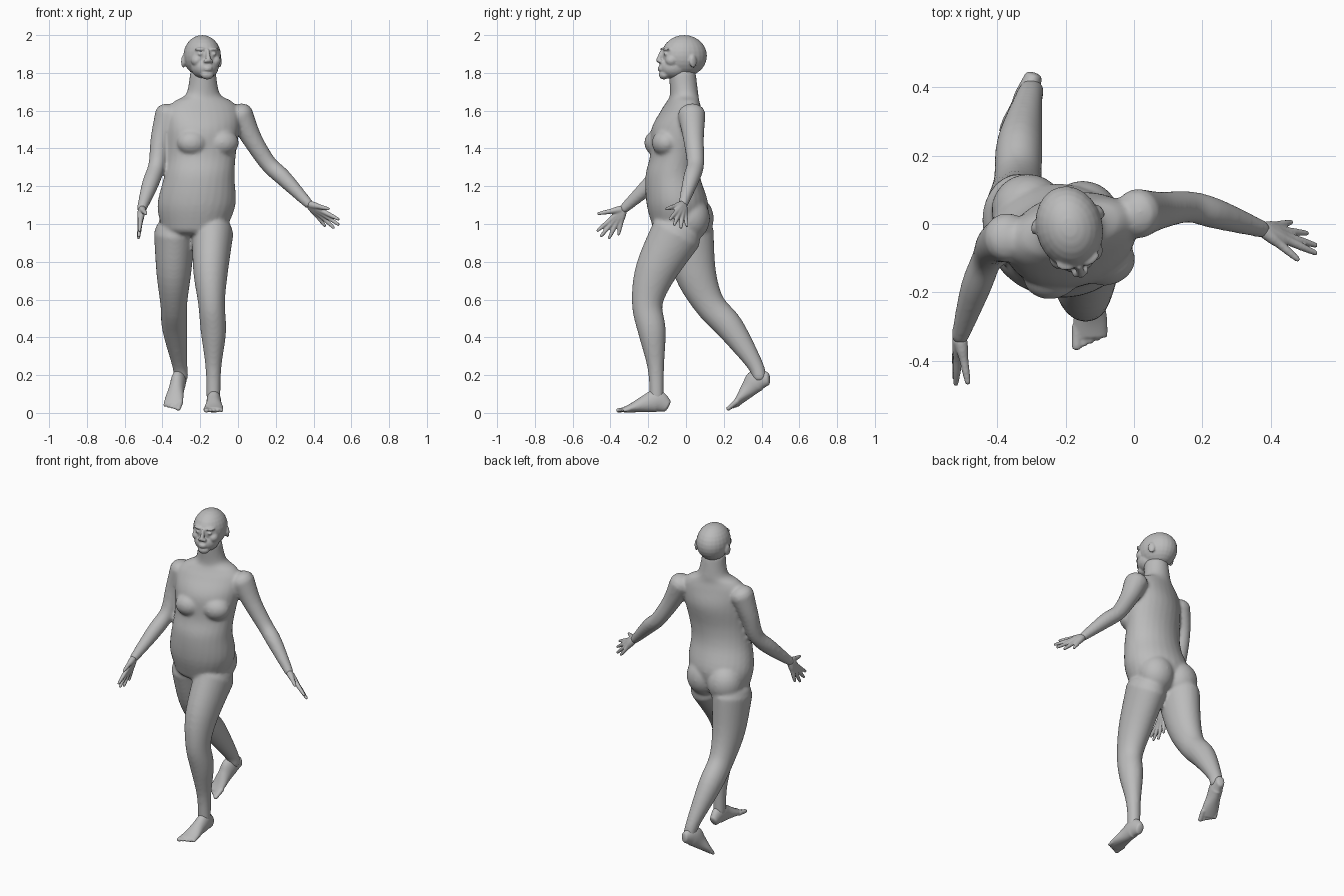
import bpy, bmesh, math
from mathutils import Vector, Matrix, Euler

cube = bpy.data.objects.get("Cube")
if cube:
    bpy.data.objects.remove(cube)

tone = (0.5, 0.5, 0.5, 1)
grey = bpy.data.materials.new("plain_grey")
grey.use_nodes = True
grey.diffuse_color = tone
for node in grey.node_tree.nodes:
    if node.type == 'BSDF_PRINCIPLED':
        node.inputs["Base Color"].default_value = tone


def spline(rows, steps=5):
    """Smooth interpolation through rows of numbers."""
    last = len(rows) - 1
    smooth_rows = []
    for i in range(last):
        before, start, end, after = (rows[max(i - 1, 0)], rows[i],
                                     rows[i + 1], rows[min(i + 2, last)])
        for step in range(steps):
            t = step / steps
            smooth_rows.append([
                b + t * (c - a) / 2 + t * t * (2 * a - 5 * b + 4 * c - d) / 2
                + t ** 3 * (3 * b - a - 3 * c + d) / 2
                for a, b, c, d in zip(before, start, end, after)])
    return smooth_rows + [list(rows[last])]


def tube(bm, rows, twist=None, dome=0.8, sides=28):
    """Loft ellipses (x, y, z, width, depth) along a path, with rounded ends.
    A twist rule, giving the turn at each height, keeps the sections level."""
    rows = spline(rows)
    points = [Vector(row[:3]) for row in rows]
    rings = []
    for i, (point, row) in enumerate(zip(points, rows)):
        if twist:
            tangent, turn = Vector((0, 0, 1)), twist(point.z)
        else:
            following = points[min(i + 1, len(points) - 1)]
            tangent, turn = (following - points[max(i - 1, 0)]).normalized(), 0
        across = Vector((math.cos(turn), math.sin(turn), 0))
        across = (across - tangent * across.dot(tangent)).normalized()
        rings.append((point, tangent, across, tangent.cross(across), row[3], row[4]))

    def cap(ring, direction):
        point, tangent, across, forward, width, depth = ring
        for angle in (0.5, 1, 1.4):
            reach = direction * dome * min(width, depth) * math.sin(angle)
            shrink = math.cos(angle)
            yield (point + tangent * reach, tangent, across, forward,
                   width * shrink, depth * shrink)

    rings = list(cap(rings[0], -1))[::-1] + rings + list(cap(rings[-1], 1))
    loops = []
    for point, tangent, across, forward, width, depth in rings:
        loop = []
        for side in range(sides):
            angle = math.tau * side / sides
            offset = across * width * math.cos(angle) + forward * depth * math.sin(angle)
            loop.append(bm.verts.new(point + offset))
        loops.append(loop)
    for low, high in zip(loops, loops[1:]):
        for side in range(sides):
            following = (side + 1) % sides
            bm.faces.new((low[side], low[following], high[following], high[side]))
    bm.faces.new(loops[0][::-1])
    bm.faces.new(loops[-1])


def ball(bm, centre, radii, turn=0):
    matrix = (Matrix.Translation(centre) @ Matrix.Rotation(turn, 4, 'Z')
              @ Matrix.Diagonal((*radii, 1)))
    bmesh.ops.create_uvsphere(bm, u_segments=24, v_segments=14, radius=1, matrix=matrix)


def finish(bm, name, voxel, smoothing, matrix=Matrix()):
    """Fuse the overlapping volumes into one smooth skin."""
    bmesh.ops.transform(bm, matrix=matrix, verts=bm.verts)
    bmesh.ops.recalc_face_normals(bm, faces=bm.faces)
    mesh = bpy.data.meshes.new(name)
    bm.to_mesh(mesh)
    bm.free()
    mesh.materials.append(grey)
    obj = bpy.data.objects.new(name, mesh)
    bpy.context.collection.objects.link(obj)
    remesh = obj.modifiers.new("fuse", 'REMESH')
    remesh.mode = 'VOXEL'
    remesh.voxel_size = voxel
    remesh.use_smooth_shade = True
    soften = obj.modifiers.new("soften", 'SMOOTH')
    soften.factor = 0.5
    soften.iterations = smoothing


# Torso and neck: the hips turn one way, the shoulders and head the other
chest_turn = math.radians(14)
hip_turn = math.radians(-8)


def torso_twist(height):
    blend = min(max(2 * height - 2, 0), 1)
    return hip_turn + (chest_turn - hip_turn) * blend


def torso_x(height):
    return -0.185 - 0.1 * max(1.45 - height, 0)


body = bmesh.new()
torso = [(0.97, -0.04, 0.17, 0.13), (1.1, -0.045, 0.207, 0.163), (1.25, -0.07, 0.187, 0.145),
         (1.36, -0.06, 0.183, 0.13), (1.5, -0.045, 0.195, 0.135), (1.6, -0.025, 0.195, 0.1),
         (1.65, -0.015, 0.155, 0.08), (1.69, -0.01, 0.09, 0.074), (1.8, -0.02, 0.068, 0.072)]
tube(body, [(torso_x(z), y, z, width, depth) for z, y, width, depth in torso],
     twist=torso_twist, dome=0.3)

# Chest and seat
for side in (-1, 1):
    ball(body, (side * 0.08 - 0.16, side * 0.02 - 0.13, 1.43), (0.085, 0.07, 0.07), chest_turn)
    ball(body, (side * 0.08 - 0.23, 0.03 - side * 0.01, 1.03), (0.108, 0.107, 0.12))


# Arms and legs: joints from the trunk outwards, sharing one set of girths
def limb(joints, girths, root_depth):
    rows = []
    for i, (joint, girth) in enumerate(zip(joints, girths)):
        flare = root_depth + (1 - root_depth) * i / (len(joints) - 1)
        rows.append((*joint, girth, girth * flare))
    tube(body, rows)


right_wrist = Vector((-0.51, -0.33, 1.08))
left_wrist = Vector((0.375, -0.015, 1.105))
arm_girths = (0.07, 0.053, 0.045, 0.044, 0.026)
limb([(-0.37, -0.04, 1.58), (-0.41, -0.06, 1.45), (-0.43, -0.1, 1.31),
      (-0.465, -0.19, 1.21), right_wrist], arm_girths, 1.05)
limb([(0.01, 0.03, 1.58), (0.075, 0.04, 1.45), (0.16, 0.05, 1.32),
      (0.24, 0.03, 1.245), left_wrist], arm_girths, 1.05)

leg_girths = (0.11, 0.092, 0.071, 0.067, 0.042, 0.037)
limb([(-0.135, -0.05, 0.95), (-0.145, -0.16, 0.75), (-0.14, -0.205, 0.58),
      (-0.13, -0.18, 0.43), (-0.13, -0.16, 0.24), (-0.13, -0.155, 0.08)], leg_girths, 1.25)
limb([(-0.335, 0.01, 0.95), (-0.34, 0.05, 0.74), (-0.34, 0.125, 0.575),
      (-0.335, 0.235, 0.45), (-0.31, 0.36, 0.265), (-0.3, 0.39, 0.19)], leg_girths, 1.25)
finish(body, "body", voxel=0.009, smoothing=8)

# Head: skull, jaw, chin and nose
head = bmesh.new()
ball(head, (0, -0.01, 1.89), (0.098, 0.122, 0.11))
ball(head, (0, -0.065, 1.83), (0.073, 0.08, 0.063))
ball(head, (0, -0.12, 1.79), (0.035, 0.027, 0.025))
tube(head, [(0, -0.128, 1.92, 0.008, 0.01), (0, -0.15, 1.866, 0.014, 0.014)])
# Lips
for height in (1.817, 1.828):
    ball(head, (0, -0.137, height), (0.025, 0.017, 0.007))
# Nostrils, brows, eyes, cheeks and ears
for side in (-1, 1):
    ball(head, (side * 0.015, -0.143, 1.862), (0.011, 0.014, 0.01))
    ball(head, (side * 0.036, -0.112, 1.925), (0.03, 0.02, 0.009), side * 0.3)
    ball(head, (side * 0.036, -0.118, 1.9), (0.015, 0.014, 0.009))
    ball(head, (side * 0.05, -0.09, 1.865), (0.03, 0.034, 0.03))
    ball(head, (side * 0.097, 0.015, 1.86), (0.011, 0.022, 0.034), side * 0.4)
finish(head, "head", voxel=0.0055, smoothing=4,
       matrix=Matrix.Translation((-0.192, 0, 0)) @ Matrix.Rotation(chest_turn, 4, 'Z'))


# Hands: a thumb, and four fingers fanned from the index to the little one
def hand(name, wrist, thumb, index, little):
    bm = bmesh.new()
    thumb, index, little = (Vector(tip) - wrist for tip in (thumb, index, little))
    fingers = [thumb]
    for i in range(4):
        t = i / 3
        length = index.length * (1 - t) + little.length * t + 0.025 * math.sin(math.pi * t)
        fingers.append(index.lerp(little, t).normalized() * length)
    for finger in fingers:
        stations = ((0.1, 0.02), (0.3, 0.018), (0.5, 0.0135), (0.75, 0.0115), (1, 0.008))
        tube(bm, [(*(wrist + finger * along), girth, girth) for along, girth in stations],
             sides=14)
    finish(bm, name, voxel=0.0045, smoothing=3)


hand("right_hand", right_wrist, thumb=(-0.487, -0.465, 1.055),
     index=(-0.522, -0.468, 0.965), little=(-0.525, -0.357, 0.945))
hand("left_hand", left_wrist, thumb=(0.48, -0.104, 1.08),
     index=(0.532, -0.085, 1.025), little=(0.46, 0.005, 0.99))


# Feet: heel at the origin, toes forward, big toe on the inner side
def foot(name, matrix):
    bm = bmesh.new()
    profile = [(-0.015, 0.025, 0.035), (-0.07, 0.037, 0.06), (-0.13, 0.04, 0.046),
               (-0.2, 0.05, 0.025), (-0.245, 0.046, 0.014)]
    tube(bm, [(0, y, height + 0.002, width, height) for y, width, height in profile], dome=0.4)
    for toe in range(5):
        x = 0.02 * (toe - 2)
        end = 0.0085 * toe - 0.276
        girth = 0.011 if toe else 0.0145
        tube(bm, [(x, -0.215, 0.02, girth, girth), (x, end, 0.013, girth, girth * 0.8)], sides=14)
    finish(bm, name, voxel=0.005, smoothing=3, matrix=matrix)


foot("left_foot", Matrix.Translation((-0.128, -0.085, 0)))
stride = Euler((math.radians(32), 0, math.radians(-17))).to_matrix().to_4x4()
mirror = Matrix.Diagonal((-1, 1, 1, 1))
foot("right_foot", Matrix.Translation((-0.285, 0.465, 0.157)) @ stride @ mirror)
